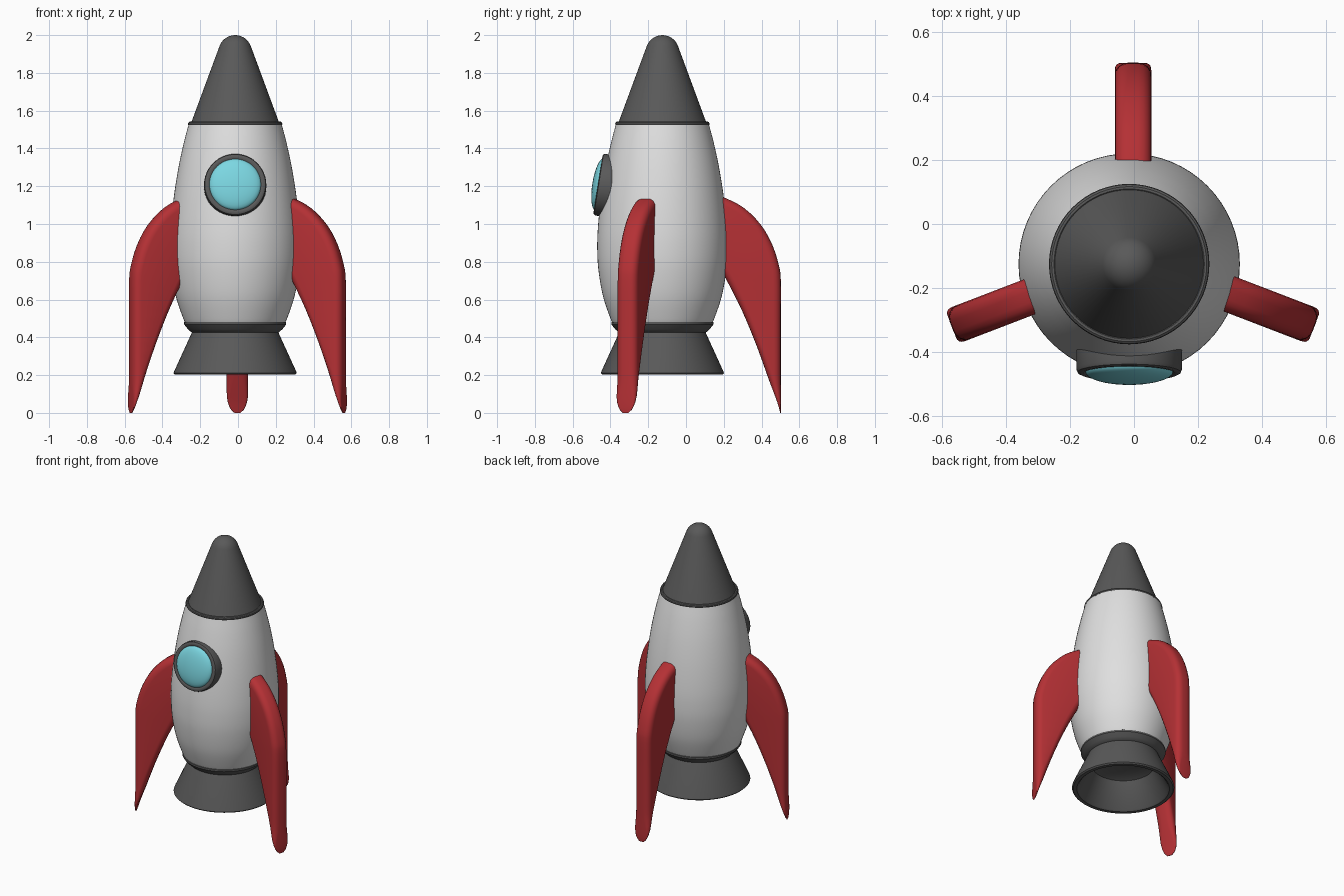
import bpy, bmesh, math
from mathutils import Matrix, Vector

cube = bpy.data.objects.get("Cube")
if cube:
    bpy.data.objects.remove(cube)


def material(name, rgb):
    m = bpy.data.materials.new(name)
    m.use_nodes = True
    m.diffuse_color = (*rgb, 1)
    m.node_tree.nodes["Principled BSDF"].inputs["Base Color"].default_value = (*rgb, 1)
    return m


WHITE = material("hull white", (0.74, 0.74, 0.74))
GREY = material("dark grey", (0.1, 0.1, 0.1))
RED = material("fin red", (0.46, 0.03, 0.035))
CYAN = material("glass cyan", (0.2, 0.68, 0.76))

AXIS = Vector((-0.015, -0.125, 0))
FIN_CENTRE = Vector((-0.003, -0.103, 0))


def finish(name, bm, mat, matrix, angle=35):
    bmesh.ops.remove_doubles(bm, verts=bm.verts, dist=1e-5)
    bmesh.ops.recalc_face_normals(bm, faces=bm.faces)
    mesh = bpy.data.meshes.new(name)
    bm.to_mesh(mesh)
    bm.free()
    mesh.materials.append(mat)
    ob = bpy.data.objects.new(name, mesh)
    bpy.context.collection.objects.link(ob)
    ob.matrix_world = matrix
    bpy.ops.object.select_all(action='DESELECT')
    ob.select_set(True)
    bpy.context.view_layer.objects.active = ob
    bpy.ops.object.shade_smooth_by_angle(angle=math.radians(angle))
    return ob


def lathe(name, profile, mat, matrix=Matrix.Translation(AXIS), steps=64):
    """Spin a (radius, height) profile around the local z axis."""
    bm = bmesh.new()
    verts = [bm.verts.new((r, 0, z)) for r, z in profile]
    edges = [bm.edges.new(pair) for pair in zip(verts, verts[1:])]
    bmesh.ops.spin(bm, geom=verts + edges, cent=(0, 0, 0), axis=(0, 0, 1),
                   angle=math.tau, steps=steps, use_merge=True)
    return finish(name, bm, mat, matrix)


def smooth_path(points, count=6):
    """Catmull-Rom curve through the points."""
    pts = [Vector(p) for p in points]
    pts = [2 * pts[0] - pts[1]] + pts + [2 * pts[-1] - pts[-2]]
    out = []
    for a, b, c, d in zip(pts, pts[1:], pts[2:], pts[3:]):
        for i in range(count):
            t = i / count
            out.append(0.5 * (2 * b + (c - a) * t + (2 * a - 5 * b + 4 * c - d) * t * t
                              + (3 * b - a - 3 * c + d) * t ** 3))
    return out + [pts[-2]]


def circle_profile(radius, height, tube, n=10):
    return [(radius + tube * math.cos(i * math.tau / n), height + tube * math.sin(i * math.tau / n))
            for i in range(n + 1)]


# Hull
lathe("hull", smooth_path([(0.25, 0.45), (0.275, 0.5), (0.315, 0.62), (0.339, 0.76), (0.345, 0.88),
                           (0.34, 1.0), (0.324, 1.15), (0.3, 1.3), (0.272, 1.43), (0.243, 1.54)]), WHITE)

# Nose cone with rounded tip and seam ring
tip = [(0.088 * math.cos(a), 1.912 + 0.088 * math.sin(a))
       for a in (math.radians(20 + 10 * i) for i in range(8))]
lathe("nose_cone", [(0, 1.525), (0.237, 1.525)] + tip, GREY)
lathe("nose_ring", circle_profile(0.238, 1.53, 0.012), GREY)

# Collar and hollow nozzle
lathe("collar", [(0, 0.485), (0.262, 0.485), (0.27, 0.48), (0.27, 0.468), (0.25, 0.443),
                 (0.232, 0.427), (0.2, 0.42)], GREY)
lathe("nozzle", [(0.2, 0.43), (0.227, 0.43), (0.322, 0.222), (0.326, 0.21), (0.318, 0.202),
                 (0.295, 0.202), (0.285, 0.21), (0.2, 0.375), (0.15, 0.395), (0, 0.4)], GREY)

# Porthole, tilted upward with the hull
tilt = Matrix.Translation((AXIS.x, -0.466, 1.21)) @ Matrix.Rotation(math.radians(81), 4, 'X')
lathe("window_frame", [(0, -0.075), (0.165, -0.075), (0.165, -0.014), (0.161, -0.004), (0.153, 0),
                       (0.143, 0), (0.136, -0.004), (0.132, -0.015)], GREY, tilt, 48)
glass = [(0.137 * math.cos(a), -0.006 + 0.036 * math.sin(a))
         for a in (i * math.pi / 16 for i in range(9))]
lathe("window_glass", glass, CYAN, tilt, 48)

# Fins: rounded slabs lofted between an outer and an inner edge
outer_edge = smooth_path([(0.24, 1.16), (0.31, 1.138), (0.41, 1.085), (0.5, 0.995), (0.56, 0.89),
                          (0.595, 0.78), (0.605, 0.7), (0.605, 0.5), (0.605, 0.3), (0.605, 0.15),
                          (0.605, 0.05), (0.605, 0)], 3)
inner_edge = smooth_path([(0.24, 0.98), (0.24, 0.93), (0.24, 0.88), (0.25, 0.84), (0.27, 0.79),
                          (0.3, 0.735), (0.33, 0.68), (0.4, 0.54), (0.475, 0.36), (0.54, 0.18),
                          (0.585, 0.06), (0.602, 0)], 3)


def fin(name, degrees, half=0.057, corner=0.04, n=5):
    bm = bmesh.new()
    rings = []
    for o, i in zip(outer_edge, inner_edge):
        length = (o - i).length
        way = (o - i) / length
        # Round the slab off toward its pointed foot
        k = min(1, max(0, (o.y + 0.004) / 0.1))
        h = half * math.sqrt(1 - (1 - k) ** 2)
        c = min(corner, length / 2, h)
        ring = []
        for sx, sy, start in ((1, 1, 0), (-1, 1, 90), (-1, -1, 180), (1, -1, 270)):
            for j in range(n):
                a = math.radians(start + 90 * j / (n - 1))
                along = length / 2 + sx * (length / 2 - c) + c * math.cos(a)
                p = i + way * along
                ring.append(bm.verts.new((p.x, sy * (h - c) + c * math.sin(a), p.y)))
        rings.append(ring)
    for a, b in zip(rings, rings[1:]):
        for j in range(len(a)):
            k = (j + 1) % len(a)
            bm.faces.new((a[j], a[k], b[k], b[j]))
    bm.faces.new(rings[0])
    bm.faces.new(rings[-1])
    finish(name, bm, RED, Matrix.Translation(FIN_CENTRE) @ Matrix.Rotation(math.radians(degrees), 4, 'Z'))


for name, degrees in (("back_fin", 90), ("right_fin", 201), ("left_fin", -21)):
    fin(name, degrees)
